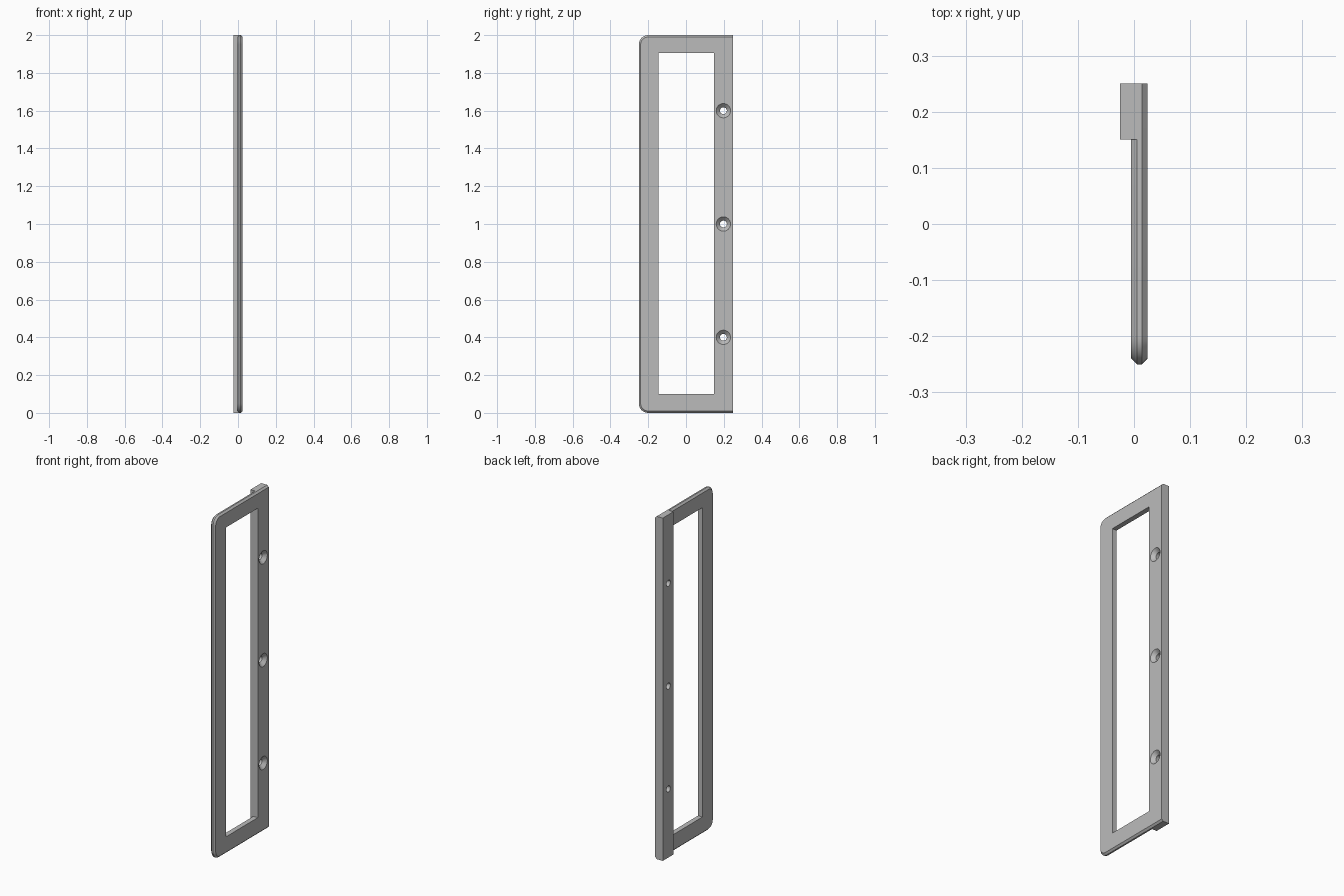
import bpy, bmesh, math
from mathutils import Matrix

if "Cube" in bpy.data.objects:
    bpy.data.objects.remove(bpy.data.objects["Cube"])

grey = bpy.data.materials.new("plain grey")
grey.use_nodes = True
colour = (0.5, 0.5, 0.5, 1)
grey.diffuse_color = colour
grey.node_tree.nodes["Principled BSDF"].inputs["Base Color"].default_value = colour


def make_object(name, bm):
    bmesh.ops.recalc_face_normals(bm, faces=bm.faces)
    mesh = bpy.data.meshes.new(name)
    bm.to_mesh(mesh)
    bm.free()
    mesh.materials.append(grey)
    ob = bpy.data.objects.new(name, mesh)
    bpy.context.collection.objects.link(ob)
    return ob


def box(name, low, high):
    bm = bmesh.new()
    bmesh.ops.create_cube(bm, size=1)
    for v in bm.verts:
        v.co = [a + (c + 0.5) * (b - a) for a, b, c in zip(low, high, v.co)]
    return make_object(name, bm)


def loft(rings):
    """Skin a stack of equal-length point rings and cap both ends."""
    bm = bmesh.new()
    loops = [[bm.verts.new(p) for p in ring] for ring in rings]
    n = len(loops[0])
    for a, b in zip(loops, loops[1:]):
        for i in range(n):
            j = (i + 1) % n
            bm.faces.new((a[i], a[j], b[j], b[i]))
    bm.faces.new(loops[0])
    bm.faces.new(loops[-1])
    return bm


def combine(target, tool, operation):
    """Apply a boolean and discard its helper."""
    mod = target.modifiers.new(operation.lower(), "BOOLEAN")
    mod.object, mod.operation, mod.solver = tool, operation, "EXACT"
    bpy.context.view_layer.objects.active = target
    bpy.ops.object.modifier_apply(modifier=mod.name)
    bpy.data.objects.remove(tool)


def outline(x, inset, radius=0.05, steps=8):
    """Plate outline: square at the back, two rounded front corners."""
    points = [(x, 0.25, 2 - inset)]
    for centre_z, start in ((2 - radius, 90), (radius, 180)):
        for i in range(steps + 1):
            a = math.radians(start + 90 * i / steps)
            r = radius - inset
            points.append((x, radius - 0.25 + r * math.cos(a),
                           centre_z + r * math.sin(a)))
    return points + [(x, 0.25, inset)]


# Chamfered frame plate
frame = make_object("handle_frame", loft([
    outline(-0.005, 0.01), outline(0.005, 0),
    outline(0.014, 0), outline(0.024, 0.01)]))

# Thick mounting strip along the back edge
combine(frame, box("mounting_strip", (-0.025, 0.151, 0), (0.014, 0.25, 2)), "UNION")

# Rectangular window
combine(frame, box("window_cutter", (-0.1, -0.145, 0.1), (0.1, 0.148, 1.905)), "DIFFERENCE")

# Countersunk screw holes
for z in (0.4, 1.0, 1.6):
    rings = []
    for x, r in ((-0.05, 0.018), (0.004, 0.018), (0.024, 0.038), (0.05, 0.038)):
        rings.append([(x, 0.198 + r * math.cos(math.tau * i / 32),
                       z + r * math.sin(math.tau * i / 32)) for i in range(32)])
    combine(frame, make_object("screw_cutter", loft(rings)), "DIFFERENCE")

# Smooth the holes and corners, keep the chamfers crisp
bpy.ops.object.select_all(action="DESELECT")
frame.select_set(True)
bpy.context.view_layer.objects.active = frame
bpy.ops.object.shade_smooth_by_angle(angle=math.radians(30))
